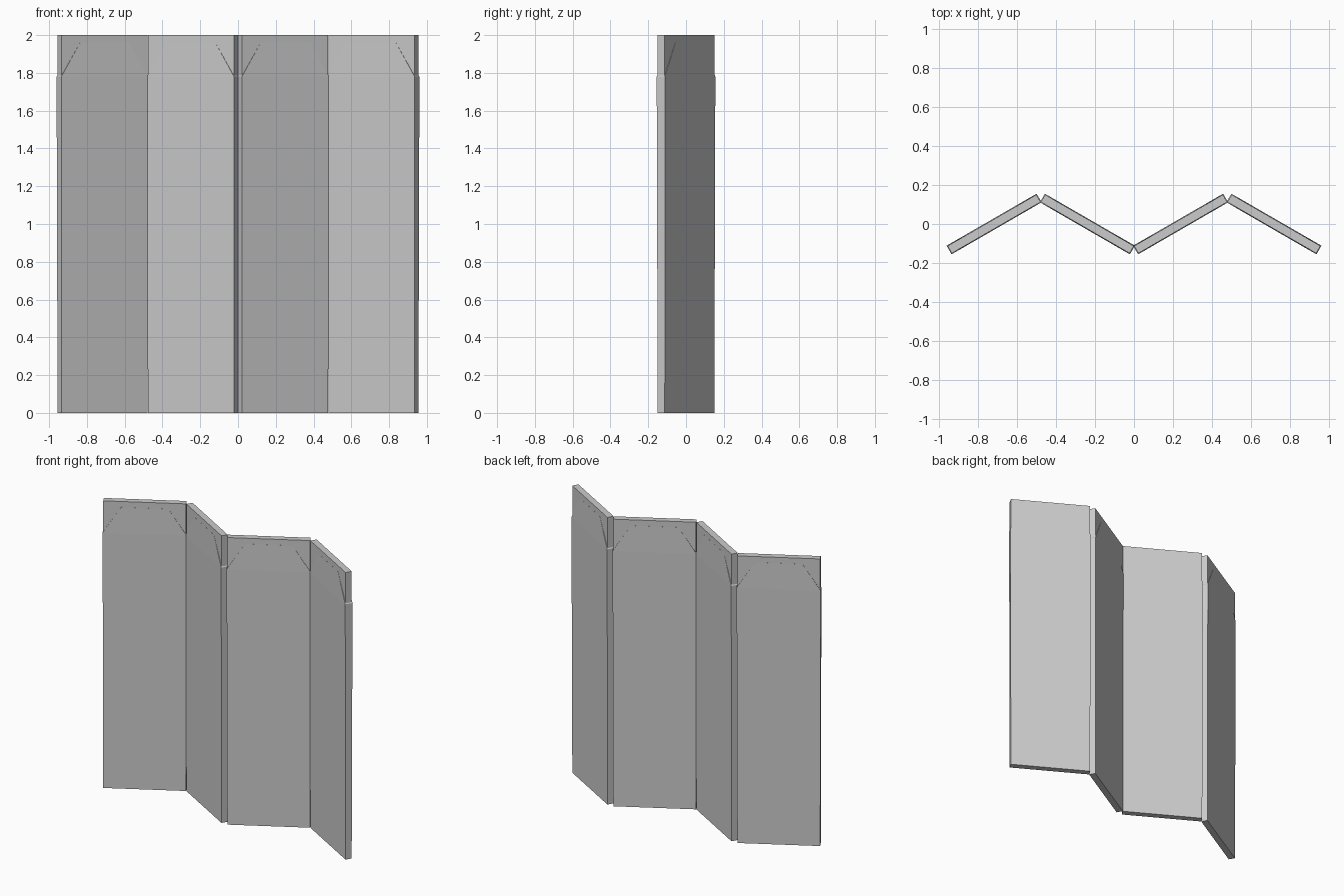
import bpy, bmesh, math
from mathutils import Matrix, Vector

cube = bpy.data.objects.get("Cube")
if cube:
    bpy.data.objects.remove(cube, do_unlink=True)

WIDTH, THICK, HEIGHT = 0.525, 0.043, 2.0
ANGLE = math.radians(30)
PITCH = 0.478      # spacing of the panel centres along x
BULGE = 0.004      # how far the facing stands proud at its shoulder

grey = bpy.data.materials.new("plain grey")
grey.use_nodes = True
grey.diffuse_color = (0.6, 0.6, 0.6, 1)
bsdf = grey.node_tree.nodes["Principled BSDF"]
bsdf.inputs["Base Color"].default_value = grey.diffuse_color
bsdf.inputs["Roughness"].default_value = 0.8


def loft(name, levels, place):
    """Stack rectangles (half width, half depth, z) into a closed solid."""
    bm = bmesh.new()
    rings = [[bm.verts.new((sx * w, sy * d, z))
              for sx, sy in ((-1, -1), (1, -1), (1, 1), (-1, 1))]
             for w, d, z in levels]
    for low, high in zip(rings, rings[1:]):
        for i in range(4):
            j = (i + 1) % 4
            bm.faces.new((low[i], low[j], high[j], high[i]))
    bm.faces.new(rings[0][::-1])
    bm.faces.new(rings[-1])
    bmesh.ops.recalc_face_normals(bm, faces=bm.faces)
    mesh = bpy.data.meshes.new(name)
    bm.to_mesh(mesh)
    bm.free()
    mesh.materials.append(grey)
    obj = bpy.data.objects.new(name, mesh)
    obj.matrix_world = place
    bpy.context.collection.objects.link(obj)
    return obj


w, d = WIDTH / 2, THICK / 2
core = [(w, d, 0), (w, d, HEIGHT)]
# Facing with clipped upper corners, swelling slightly at the shoulder
facing = [(w, d, 0), (w + BULGE, d + BULGE, 1.78), (0.15, d + 0.0005, 1.96)]

# Four panels folded in a zigzag
for i in range(4):
    turn = ANGLE if i % 2 == 0 else -ANGLE
    place = (Matrix.Translation(Vector(((i - 1.5) * PITCH, 0, 0)))
             @ Matrix.Rotation(turn, 4, "Z"))
    loft(f"panel_{i + 1}", core, place)
    loft(f"panel_facing_{i + 1}", facing, place)
